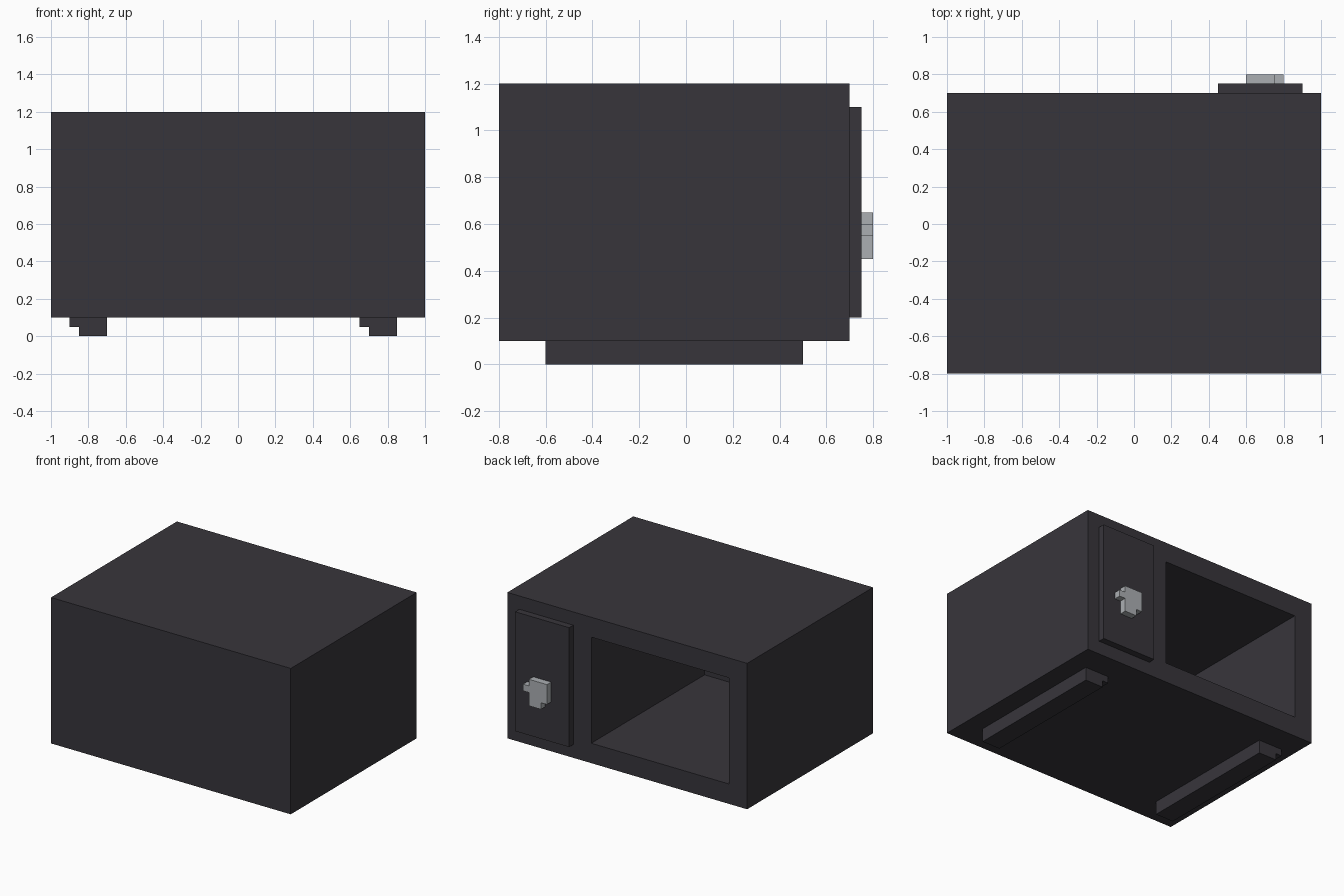
import bpy
import bmesh
from mathutils import Vector

cube = bpy.data.objects.get("Cube")
if cube:
    bpy.data.objects.remove(cube, do_unlink=True)


def material(name, rgb):
    mat = bpy.data.materials.new(name)
    mat.use_nodes = True
    mat.diffuse_color = (*rgb, 1)
    mat.node_tree.nodes["Principled BSDF"].inputs["Base Color"].default_value = (*rgb, 1)
    return mat


charcoal = material("charcoal", (0.039, 0.036, 0.044))
steel = material("light grey", (0.41, 0.43, 0.45))


def finish(bm, name, mat):
    bmesh.ops.recalc_face_normals(bm, faces=bm.faces[:])
    mesh = bpy.data.meshes.new(name)
    bm.to_mesh(mesh)
    bm.free()
    mesh.materials.append(mat)
    obj = bpy.data.objects.new(name, mesh)
    bpy.context.collection.objects.link(obj)
    return obj


def extrude_profile(name, profile, y0, y1, mat):
    """Extrude an x-z outline along y."""
    bm = bmesh.new()
    face = bm.faces.new([bm.verts.new((x, y0, z)) for x, z in profile])
    moved = bmesh.ops.extrude_face_region(bm, geom=[face], use_keep_orig=True)["geom"]
    verts = [v for v in moved if isinstance(v, bmesh.types.BMVert)]
    bmesh.ops.translate(bm, verts=verts, vec=Vector((0, y1 - y0, 0)))
    return finish(bm, name, mat)


def rect(x0, x1, z0, z1):
    return [(x0, z0), (x1, z0), (x1, z1), (x0, z1)]


# Hollow case: rectangular rings run from the closed front to the cavity end
outer = rect(-1.0, 1.0, 0.1, 1.2)
opening = rect(-0.85, 0.3, 0.25, 1.05)
bm = bmesh.new()
rings = [[bm.verts.new((x, y, z)) for x, z in outline]
         for outline, y in ((outer, -0.8), (outer, 0.7), (opening, 0.7), (opening, -0.65))]
for a, b in zip(rings, rings[1:]):
    for i in range(4):
        j = (i + 1) % 4
        bm.faces.new((a[i], a[j], b[j], b[i]))
bm.faces.new(rings[0])
bm.faces.new(rings[-1])
finish(bm, "case", charcoal)

# Raised panel beside the opening
extrude_profile("control_panel", rect(0.45, 0.9, 0.2, 1.1), 0.7, 0.75, charcoal)

# Stepped knob on the panel
extrude_profile("knob", [
    (0.6, 0.5), (0.65, 0.5), (0.65, 0.45), (0.75, 0.45), (0.75, 0.55),
    (0.8, 0.55), (0.8, 0.6), (0.75, 0.6), (0.75, 0.65), (0.6, 0.65)],
    0.75, 0.8, steel)

# Runner feet, each with a shallow ledge along one side
for name, x, ledge in (("left_foot", 0.7, 0.65), ("right_foot", -0.85, -0.9)):
    extrude_profile(name, [
        (x, 0), (x + 0.15, 0), (x + 0.15, 0.1),
        (ledge, 0.1), (ledge, 0.05), (x, 0.05)], -0.6, 0.5, charcoal)
